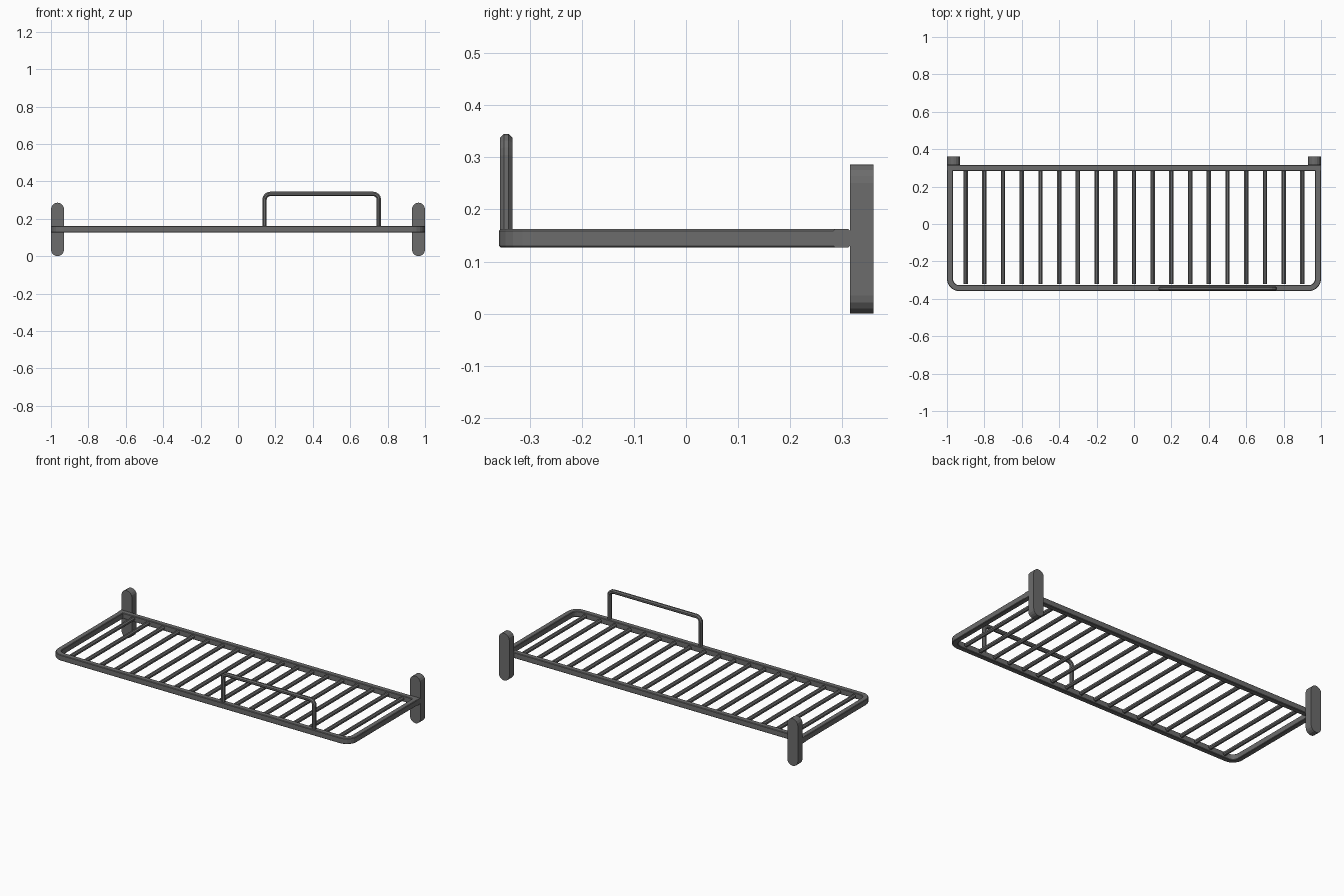
import bpy, bmesh, math
from mathutils import Vector

if "Cube" in bpy.data.objects:
    bpy.data.objects.remove(bpy.data.objects["Cube"])

metal = bpy.data.materials.new("dark grey metal")
metal.diffuse_color = (0.15, 0.15, 0.15, 1)
metal.use_nodes = True
metal.node_tree.nodes["Principled BSDF"].inputs["Base Color"].default_value = metal.diffuse_color


def finish(bm, name):
    bmesh.ops.recalc_face_normals(bm, faces=bm.faces)
    me = bpy.data.meshes.new(name)
    bm.to_mesh(me)
    bm.free()
    me.materials.append(metal)
    ob = bpy.data.objects.new(name, me)
    bpy.context.collection.objects.link(ob)
    return ob


def sweep(name, path, section, axis):
    """Sweep a section (side, axis) along a planar path with mitred corners."""
    bm = bmesh.new()
    axis = Vector(axis)
    pts = [Vector(p) for p in path]
    rings = []
    for i, p in enumerate(pts):
        a = (p - pts[i - 1]).normalized() if i else (pts[1] - p).normalized()
        b = (pts[i + 1] - p).normalized() if i < len(pts) - 1 else a
        t = (a + b).normalized()
        side = t.cross(axis) / t.dot(a)
        rings.append([bm.verts.new(p + side * u + axis * v) for u, v in section])
    n = len(section)
    for r, s in zip(rings, rings[1:]):
        for k in range(n):
            bm.faces.new((r[k], r[(k + 1) % n], s[(k + 1) % n], s[k]))
    bm.faces.new(rings[0])
    bm.faces.new(rings[-1])
    return finish(bm, name)


def circle(r, n=8):
    return [(r * math.cos((k + .5) * math.tau / n), r * math.sin((k + .5) * math.tau / n)) for k in range(n)]


def arc(cx, cy, r, a0, a1, n):
    return [(cx + r * math.cos(math.radians(a0 + (a1 - a0) * i / n)),
             cy + r * math.sin(math.radians(a0 + (a1 - a0) * i / n))) for i in range(n + 1)]


def bar_section(w, h, c=0.003):
    return [(-w, -h + c), (-w + c, -h), (w - c, -h), (w, -h + c),
            (w, h - c), (w - c, h), (-w + c, h), (-w, h - c)]


Z = 0.1445
bar = bar_section(0.016, 0.0175)

# U-shaped front and side frame with rounded front corners
u = [(-0.984, 0.30)] + arc(-0.934, -0.293, 0.05, 180, 270, 5) + arc(0.934, -0.293, 0.05, 270, 360, 5) + [(0.984, 0.30)]
sweep("side_frame", [(x, y, Z) for x, y in u], bar, (0, 0, 1))

# straight back bar
sweep("back_bar", [(-1, 0.299, Z), (1, 0.299, Z)], bar, (0, 0, 1))

# slats
for i in range(19):
    x = -0.9 + 0.1 * i
    sweep("slat", [(x, -0.32, Z), (x, 0.295, Z)], circle(0.0125), (0, 0, 1))

# guard rail on the front edge
g = [(0.142, 0.15)] + arc(0.172, 0.303, 0.03, 180, 90, 4) + arc(0.723, 0.303, 0.03, 90, 0, 4) + [(0.753, 0.15)]
sweep("guard_rail", [(x, -0.345, z) for x, z in g], circle(0.0125), (0, 1, 0))

# capsule-shaped back uprights
for s in (-1, 1):
    bm = bmesh.new()
    prof = arc(s * 0.965, 0.253, 0.035, 0, 180, 8) + arc(s * 0.965, 0.037, 0.035, 180, 360, 8)
    f = bm.faces.new([bm.verts.new((x, 0.315, z)) for x, z in prof])
    ext = bmesh.ops.extrude_face_region(bm, geom=[f])
    bmesh.ops.translate(bm, vec=(0, 0.045, 0), verts=[v for v in ext["geom"] if isinstance(v, bmesh.types.BMVert)])
    if f.is_valid and len([x for x in bm.faces if len(x.verts) > 4]) < 2:
        bm.faces.new([v for v in bm.verts if abs(v.co.y - 0.315) < 1e-5])
    # stand on the ground
    low = min(v.co.z for v in bm.verts)
    bmesh.ops.translate(bm, vec=(0, 0, -low), verts=bm.verts)
    finish(bm, "back_upright")
